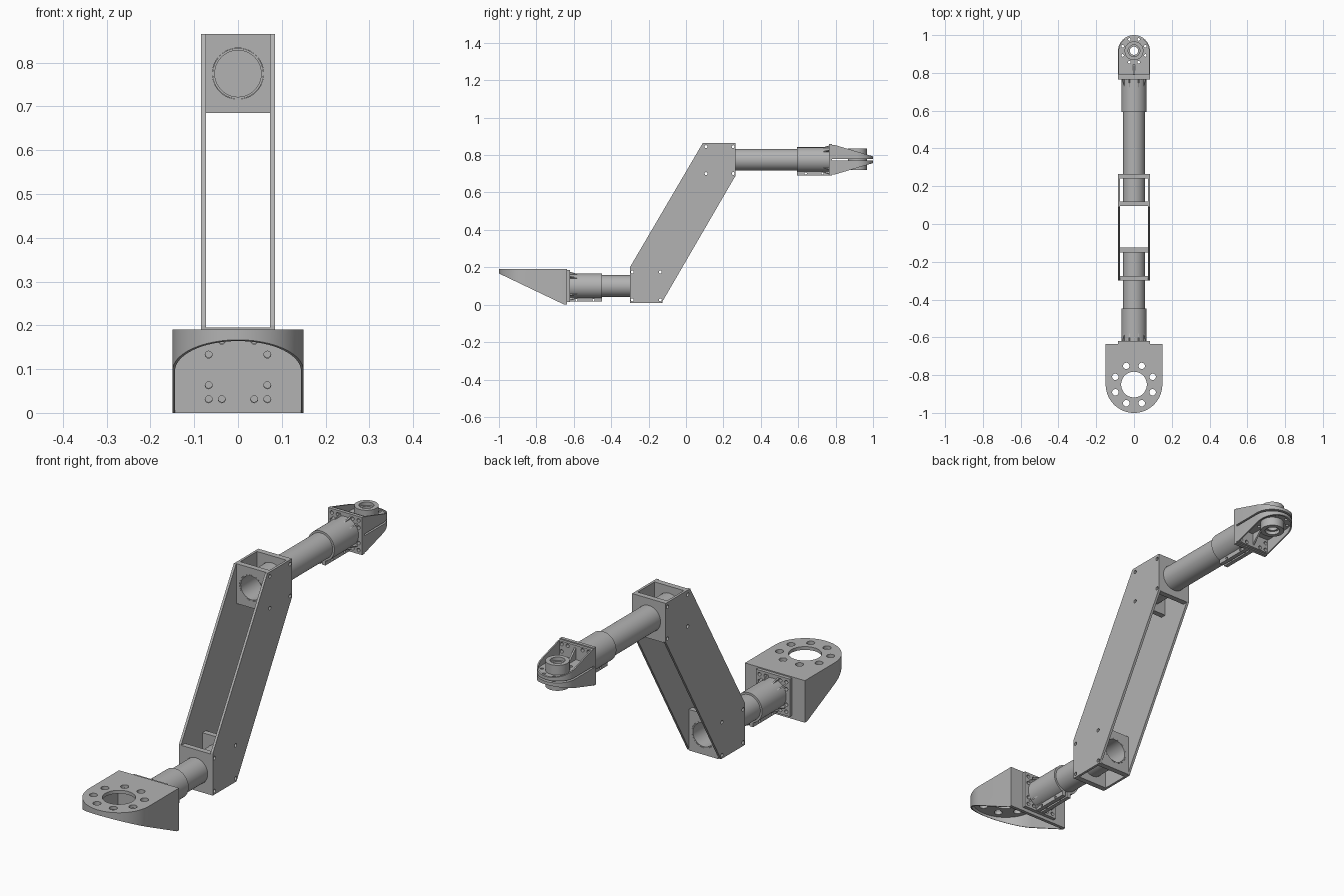
import bpy, bmesh
from math import sin, cos, pi, radians
from mathutils import Matrix, Vector

cube = bpy.data.objects.get("Cube")
if cube:
    bpy.data.objects.remove(cube, do_unlink=True)

grey = bpy.data.materials.new("machined grey")
grey.use_nodes = True
grey.diffuse_color = (0.45, 0.45, 0.45, 1)
grey.node_tree.nodes["Principled BSDF"].inputs["Base Color"].default_value = grey.diffuse_color

# Maps a 2D profile point and a depth to 3D for each extrusion axis
PLACE = {"X": lambda p, d: (d, p[0], p[1]),
         "Y": lambda p, d: (p[0], d, p[1]),
         "Z": lambda p, d: (p[0], p[1], d)}


def finish(bm, name):
    bmesh.ops.recalc_face_normals(bm, faces=bm.faces)
    mesh = bpy.data.meshes.new(name)
    bm.to_mesh(mesh)
    bm.free()
    mesh.materials.append(grey)
    obj = bpy.data.objects.new(name, mesh)
    bpy.context.scene.collection.objects.link(obj)
    smooth(mesh)
    return obj


def smooth(mesh):
    for face in mesh.polygons:
        face.use_smooth = True
    mesh.set_sharp_from_angle(angle=radians(30))


def extrude(bm, profile, axis, a, b):
    low, high = ([bm.verts.new(PLACE[axis](p, d)) for p in profile] for d in (a, b))
    bm.faces.new(low)
    bm.faces.new(high)
    n = len(profile)
    for i in range(n):
        j = (i + 1) % n
        bm.faces.new((low[i], low[j], high[j], high[i]))


def prism(name, axis, a, b, *profiles):
    bm = bmesh.new()
    for profile in profiles:
        extrude(bm, profile, axis, a, b)
    return finish(bm, name)


def circle(u, v, r, n=48):
    return [(u + r * cos(2 * pi * i / n), v + r * sin(2 * pi * i / n)) for i in range(n)]


def rect(u0, v0, u1, v1):
    return [(u0, v0), (u1, v0), (u1, v1), (u0, v1)]


def cut(obj, *cutters):
    """Subtract the cutters from obj, then throw them away."""
    for c in cutters:
        c.hide_render = True
        mod = obj.modifiers.new("cut", "BOOLEAN")
        mod.operation, mod.solver, mod.object = "DIFFERENCE", "EXACT", c
    graph = bpy.context.evaluated_depsgraph_get()
    graph.update()
    mesh = bpy.data.meshes.new_from_object(obj.evaluated_get(graph))
    obj.modifiers.clear()
    obj.data = mesh
    smooth(mesh)
    for c in cutters:
        bpy.data.objects.remove(c, do_unlink=True)
    return obj


def flange_holes(zc, y):
    spots = [(sx * x, zc + sz * z) for x, z in ((.067, .067), (.067, .035), (.037, .067))
             for sx in (-1, 1) for sz in (-1, 1)]
    return prism("cutter", "Y", y - .05, y + .05, *[circle(x, z, .008, 16) for x, z in spots])


def ring_holes(y, ring, r, z):
    return prism("cutter", "Z", z - .1, z + .1,
                 *[circle(u, v, r, 20) for u, v in
                   [(ring * cos(pi / 8 + i * pi / 4), y + ring * sin(pi / 8 + i * pi / 4)) for i in range(8)]])


def u_shape(s, yc, r, yback):
    arc = [(r * cos(pi * i / 32), yc + s * r * sin(pi * i / 32)) for i in range(33)]
    return arc + [(-r, yback), (r, yback)]


# Round-nosed shell bracket: flat shelf, back plate and side walls sliced on a slope
def bracket(name, s, yc, r, yback, back, wall, shelf, inner, far, tip):
    bm = bmesh.new()
    extrude(bm, u_shape(s, yc, r, yback), "Z", shelf, far)
    bmesh.ops.recalc_face_normals(bm, faces=bm.faces)
    foot = Vector((0, yback + s * back, far))
    run = Vector((0, yc + s * r, tip)) - foot
    normal = Vector((0, -run.z, run.y))
    if normal.z * (far - shelf) < 0:
        normal.negate()
    bmesh.ops.bisect_plane(bm, geom=bm.verts[:] + bm.edges[:] + bm.faces[:],
                           plane_co=foot, plane_no=normal, clear_outer=True)
    bmesh.ops.holes_fill(bm, edges=[e for e in bm.edges if e.is_boundary])
    obj = finish(bm, name)
    beyond = far + (.1 if far > shelf else -.1)
    cavity = prism("cutter", "Z", inner, beyond, u_shape(s, yc, r - wall, yback + s * back))
    return cut(obj, cavity)


# Base bracket with its large bore and ring of holes
base = bracket("base_bracket", -1, -.85, .15, -.635, .015, .006, .19, .175, 0, .167)
cut(base, prism("cutter", "Z", .1, .3, circle(0, -.85, .068)),
    ring_holes(-.85, .107, .017, .19), flange_holes(.098, -.64))

# Tip brackets, one above and one below a narrow slit, each with a centre rib
MID = .775
for label, k in (("upper", 1), ("lower", -1)):
    tip = bracket(label + "_tip_bracket", 1, .915, .085, .78, .012, .006,
                  MID + k * .004, MID + k * .016, MID + k * .08, MID + k * .018)
    cut(tip, prism("cutter", "Z", MID - .1, MID + .1, circle(0, .917, .04)),
        ring_holes(.917, .065, .007, MID), flange_holes(MID, .79))
    prism(label + "_tip_rib", "X", -.004, .004,
          [(.79, MID + k * .015), (.845, MID + k * .015), (.79, MID + k * .07)])

# Bearing hub with counterbores
hub = prism("bearing_hub", "Z", .72, .835, circle(0, .917, .05))
cut(hub, prism("cutter", "Z", .6, .9, circle(0, .917, .022)))
cut(hub, prism("cutter", "Z", .82, .9, circle(0, .917, .031)),
    prism("cutter", "Z", .6, .735, circle(0, .917, .031)))


# Tube with clamping sleeve, flange, ears and stiffening fins
def tube_joint(label, s, y0, zc, tube_end):
    y1, y2 = y0 + s * .015, y0 + s * .187
    flange = prism(label + "_flange", "Y", y0, y1, rect(-.085, zc - .085, .085, zc + .085))
    cut(flange, flange_holes(zc, y0))
    sleeve = prism(label + "_sleeve", "Y", y1, y2, circle(0, zc, .067))
    cut(sleeve, prism("cutter", "Y", y1 - s * .1, y2 + s * .1, circle(0, zc, .057)),
        prism("cutter", "Y", y1 - s * .1, y2 + s * .1, rect(-.004, zc - .1, .004, zc - .03)))
    for side, k in (("left", 1), ("right", -1)):
        ear = prism(f"{label}_{side}_clamp_ear", "Y", y1, y2,
                    rect(k * .004, zc - .083, k * .022, zc - .06))
        cut(ear, prism("cutter", "X", -.1, .1,
                       *[circle(y0 + s * d, zc - .074, .006, 16) for d in (.05, .14)]))
    tube = prism(label + "_tube", "Y", y1, tube_end, circle(0, zc, .058))
    cut(tube, prism("cutter", "Y", y1 + s * .002, tube_end + s * .1, circle(0, zc, .053)))
    for i, angle in enumerate((20, 50, 130, 160, 200, 230, 310, 340)):
        fin = prism(f"{label}_fin_{i + 1}", "X", -.003, .003,
                    [(y1, .064), (y1 + s * .05, .064), (y1, .08)])
        fin.data.transform(Matrix.Translation((0, 0, zc)) @ Matrix.Rotation(radians(angle), 4, "Y"))


tube_joint("lower", 1, -.635, .1, -.125)
tube_joint("upper", -1, .78, MID, .095)

# Cross plates that carry the tubes between the side plates
PLATES = (("lower_front", -.3, .01, .195, .1), ("lower_rear", -.15, .01, .195, .1),
          ("upper_front", .095, .685, .865, MID), ("upper_rear", .24, .685, .865, MID))
bolts = []
for label, y, z0, z1, zc in PLATES:
    own = [circle(y + .0125, z, .008, 16) for z in (z0 + .016, z1 - .02)]
    bolts += own
    plate = prism(label + "_cross_plate", "Y", y, y + .025, rect(-.073, z0, .073, z1))
    cut(plate, prism("cutter", "Y", y - .1, y + .1, circle(0, zc, .0585)),
        prism("cutter", "X", -.2, .2, *own))

# Slanted side plates
OUTLINE = [(-.3, .01), (-.13, .01), (.265, .69), (.265, .865), (.09, .865), (-.3, .2)]
for side, k in (("left", 1), ("right", -1)):
    plate = prism(side + "_side_plate", "X", k * .073, k * .084, OUTLINE)
    cut(plate, prism("cutter", "X", -.2, .2, *bolts))
